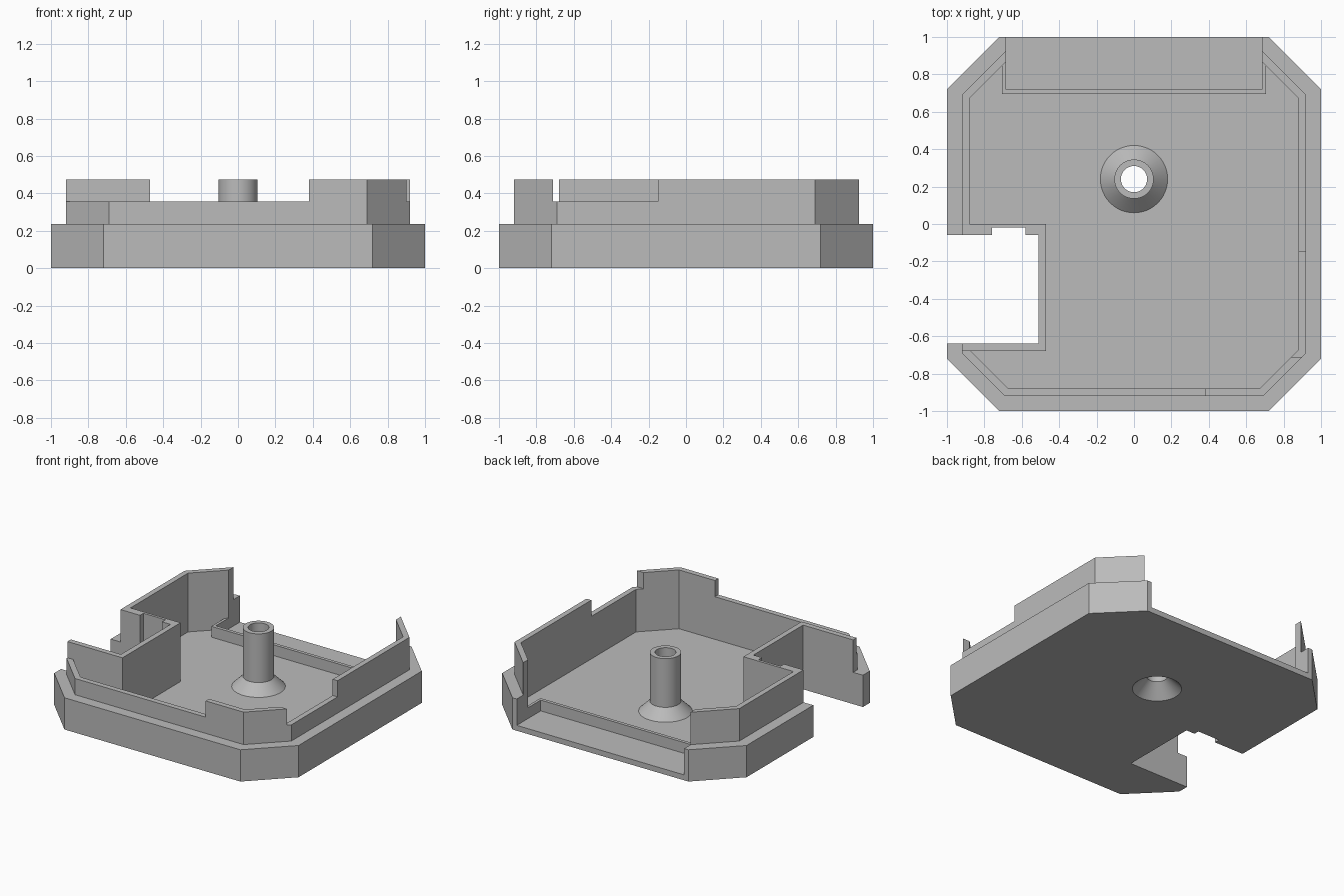
import bpy, bmesh, math

cube = bpy.data.objects.get("Cube")
if cube:
    bpy.data.objects.remove(cube, do_unlink=True)

grey = bpy.data.materials.new("plain grey")
grey.use_nodes = True
COLOUR = (0.5, 0.5, 0.5, 1)
grey.diffuse_color = COLOUR
grey.node_tree.nodes["Principled BSDF"].inputs["Base Color"].default_value = COLOUR


def finish(name, bm):
    bmesh.ops.recalc_face_normals(bm, faces=bm.faces)
    mesh = bpy.data.meshes.new(name)
    bm.to_mesh(mesh)
    bm.free()
    mesh.materials.append(grey)
    obj = bpy.data.objects.new(name, mesh)
    bpy.context.collection.objects.link(obj)
    return obj


def prism(name, outline, z0, z1, bottom=False):
    """Extrude a plan outline upward; stacked parts need no bottom face."""
    bm = bmesh.new()
    base = bm.faces.new([bm.verts.new((x, y, z0)) for x, y in outline])
    ext = bmesh.ops.extrude_face_region(bm, geom=[base], use_keep_orig=True)
    verts = [g for g in ext["geom"] if isinstance(g, bmesh.types.BMVert)]
    bmesh.ops.translate(bm, vec=(0, 0, z1 - z0), verts=verts)
    if not bottom:
        bmesh.ops.delete(bm, geom=[base], context="FACES_ONLY")
    return finish(name, bm)


def lathe(name, profile, y, sides=48):
    """Revolve a closed radius/height profile about a vertical axis."""
    bm = bmesh.new()
    rings = []
    for i in range(sides):
        a = 2 * math.pi * i / sides
        rings.append([bm.verts.new((r * math.cos(a), y + r * math.sin(a), z)) for r, z in profile])
    n = len(profile)
    for i in range(sides):
        a, b = rings[i], rings[(i + 1) % sides]
        for j in range(n):
            k = (j + 1) % n
            bm.faces.new((a[j], b[j], b[k], a[k]))
    return finish(name, bm)


def mirror(points):
    return [(-x, y) for x, y in reversed(points)]


# Heights
FLOOR, LIP, RIM, LOW, TOP = 0.04, 0.12, 0.235, 0.355, 0.475
ARM = 0.685       # half width of the rear opening
POST_Y = 0.24


def right_outline(half, corner):
    """Chamfered outer edge on +x, from the rear arm to the front."""
    s = half + corner
    rear = [(ARM, 1), (corner, 1)] if half == 1 else [(ARM, s - ARM)]
    return rear + [(half, corner), (half, -corner), (corner, -half)]


def notch(edge):
    """Side opening, with the small recess in its rear wall."""
    return [(edge, -0.64), (-0.51, -0.64), (-0.51, -0.06), (-0.58, -0.06),
            (-0.58, -0.02), (-0.76, -0.02), (-0.76, -0.06), (edge, -0.06)]


def full_outline(half, corner):
    right = right_outline(half, corner)
    left = mirror(right)
    return right + left[:2] + notch(-half) + left[2:]


# Inner wall face, from the rear left arm around to the rear right arm
inner_right = right_outline(0.88, 0.673)
inner_left = mirror(inner_right)
notch_inside = [(-0.88, 0), (-0.47, 0), (-0.47, -0.68), (-0.873, -0.68)]
inner = (inner_left[::-1][:2] + notch_inside
         + [inner_left[0]] + inner_right[::-1])

# Floor, with an opening for the post
floor = prism("floor", full_outline(1, 0.72), 0, FLOOR, bottom=True)
bm = bmesh.new()
bmesh.ops.create_cone(bm, cap_ends=True, segments=48, radius1=0.169, radius2=0.169, depth=0.4)
bmesh.ops.translate(bm, vec=(0, POST_Y, 0), verts=bm.verts)
cutter = finish("post_cutter", bm)
cutter.hide_render = True
cutter.hide_viewport = True
cutter.display_type = "WIRE"
cut = floor.modifiers.new("post opening", "BOOLEAN")
cut.operation = "DIFFERENCE"
cut.solver = "EXACT"
cut.object = cutter

# Stepped wall
prism("lower_wall", full_outline(1, 0.72) + inner, FLOOR, RIM)
prism("upper_wall", full_outline(0.92, 0.69) + inner, RIM, LOW)

# Raised wall sections
rear_arm = [(0.92, 0.69), (ARM, 0.925), (ARM, 0.868), (0.88, 0.673)]
prism("raised_left_wall", [(0.88, -0.15), (0.92, -0.15)] + rear_arm, LOW, TOP)
prism("raised_front_corner",
      [(0.38, -0.92), (0.69, -0.92), (0.9, -0.71), (0.843, -0.71),
       (0.673, -0.88), (0.38, -0.88)], LOW, TOP)
prism("raised_notch_wall",
      [(-0.92, -0.68)] + notch(-0.92) + [(-x, y) for x, y in rear_arm]
      + notch_inside[:3], LOW, TOP)

# Low lip across the rear opening
lip_half = [(0.705, 0.695), (0.705, 0.848), (ARM, 0.868), (ARM, 0.72)]
prism("rear_lip", lip_half + mirror(lip_half), FLOOR, LIP)

# Hollow post with flared foot and countersink
post = lathe("screw_post",
             [(0.165, 0), (0.17, 0), (0.17, FLOOR), (0.18, FLOOR), (0.105, 0.115),
              (0.105, TOP), (0.07, TOP), (0.07, 0.095)], POST_Y)
bpy.ops.object.select_all(action="DESELECT")
post.select_set(True)
bpy.context.view_layer.objects.active = post
bpy.ops.object.shade_smooth_by_angle(angle=math.radians(30))
